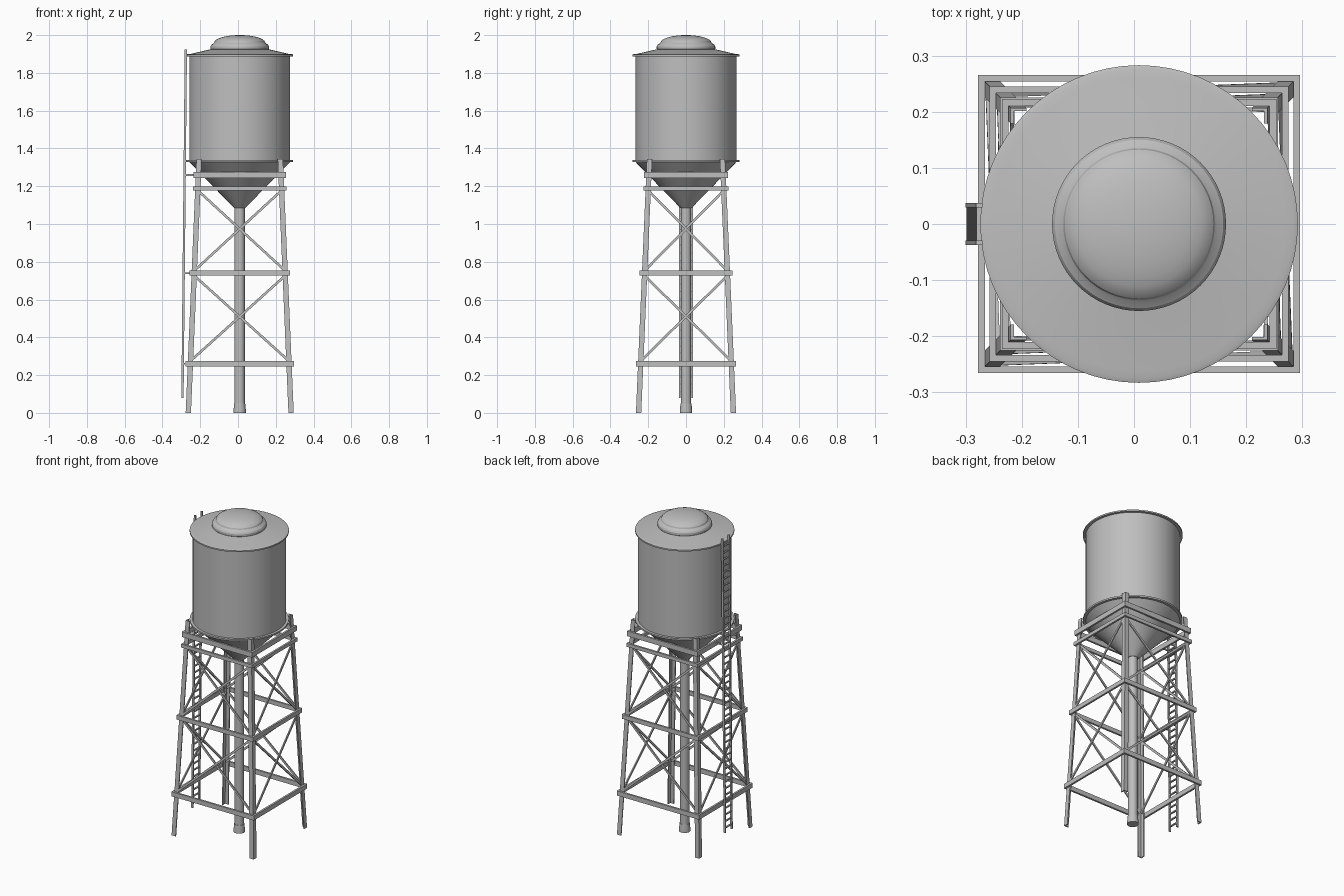
import bpy, bmesh, math
from mathutils import Vector

cube = bpy.data.objects.get("Cube")
if cube:
    bpy.data.objects.remove(cube)

GREY = (0.52, 0.52, 0.52, 1)
steel = bpy.data.materials.new("grey_steel")
steel.use_nodes = True
steel.diffuse_color = GREY
steel.node_tree.nodes["Principled BSDF"].inputs["Base Color"].default_value = GREY

CX = 0.009                    # tower axis in x
UP = Vector((0, 0, 1))


def finish(bm, name, smooth=False):
    bmesh.ops.remove_doubles(bm, verts=bm.verts, dist=1e-5) if smooth else None
    bmesh.ops.recalc_face_normals(bm, faces=bm.faces)
    me = bpy.data.meshes.new(name)
    bm.to_mesh(me)
    bm.free()
    me.materials.append(steel)
    ob = bpy.data.objects.new(name, me)
    bpy.context.collection.objects.link(ob)
    if smooth:
        bpy.ops.object.select_all(action='DESELECT')
        ob.select_set(True)
        bpy.context.view_layer.objects.active = ob
        bpy.ops.object.shade_smooth_by_angle(angle=math.radians(25))
    return ob


def lathe(name, profile, steps=64):
    bm = bmesh.new()
    vs = [bm.verts.new((CX + r, 0, z)) for r, z in profile]
    es = [bm.edges.new(p) for p in zip(vs, vs[1:])]
    bmesh.ops.spin(bm, geom=vs + es, cent=(CX, 0, 0), axis=UP,
                   angle=math.tau, steps=steps)
    return finish(bm, name, True)


def sweep(bm, section, a, b, u, v):
    """Extrude a flat section, laid out along u and v, from a to b."""
    ends = [[bm.verts.new(p + u * s + v * t) for s, t in section] for p in (a, b)]
    n = len(section)
    for i in range(n):
        j = (i + 1) % n
        bm.faces.new((ends[0][i], ends[0][j], ends[1][j], ends[1][i]))
    bm.faces.new(ends[0][::-1])
    bm.faces.new(ends[1])


def rect(w, h):
    return [(-w / 2, -h / 2), (w / 2, -h / 2), (w / 2, h / 2), (-w / 2, h / 2)]


# Tank with rims, shallow roof and hopper bottom
lathe("tank", [(0, 1.085), (0.03, 1.085), (0.267, 1.328), (0.283, 1.328),
               (0.283, 1.338), (0.267, 1.338), (0.267, 1.888), (0.283, 1.888),
               (0.283, 1.897), (0.275, 1.9), (0.262, 1.9), (0.15, 1.926), (0, 1.93)])

# Roof hatch: collar and domed lid
dome = [(0.135 * math.cos(a), 1.96 + 0.04 * math.sin(a))
        for a in (math.pi / 2 * i / 8 for i in range(9))]
lathe("roof_hatch", [(0.15, 1.92), (0.155, 1.926), (0.155, 1.94), (0.15, 1.949),
                     (0.138, 1.957)] + dome[:-1] + [(0, 2.0)])

# Central pipe with flared foot
lathe("centre_pipe", [(0, 0), (0.033, 0), (0.033, 0.012), (0.029, 0.05),
                      (0.027, 0.05), (0.027, 1.09), (0, 1.09)], 24)

# Tower frame
CORNERS = [(1, 1), (-1, 1), (-1, -1), (1, -1)]
TOP = 1.345


def corner(k, z, out=0.0):
    sx, sy = CORNERS[k % 4]
    f = z / TOP
    return Vector((CX + sx * (0.286 - 0.057 * f + out),
                   sy * (0.265 - 0.058 * f + out), z))


def outward(k):
    mid = Vector(CORNERS[k]) + Vector(CORNERS[(k + 1) % 4])
    return Vector((mid.x, mid.y, 0)).normalized()


W, T = 0.028, 0.006
ANGLE = [(0, 0), (W, 0), (W, T), (T, T), (T, W), (0, W)]
bm = bmesh.new()
for k, (sx, sy) in enumerate(CORNERS):
    sweep(bm, ANGLE, corner(k, 0), corner(k, TOP),
          Vector((-sx, 0, 0)), Vector((0, -sy, 0)))
finish(bm, "legs")

bm = bmesh.new()
for z, h in ((0.26, 0.029), (0.74, 0.027), (1.188, 0.022), (1.259, 0.032)):
    for k in range(4):
        n = outward(k)
        shift = n * -0.006
        sweep(bm, rect(0.012, h), corner(k, z, 0.012) + shift,
              corner(k + 1, z, 0.012) + shift, n, UP)
finish(bm, "cross_beams")

bm = bmesh.new()
for z0, z1 in ((0.275, 0.727), (0.753, 1.178)):
    for k in range(4):
        n = outward(k)
        for i, j, depth in ((k, k + 1, 0.004), (k + 1, k, 0.011)):
            a, b = corner(i, z0, -0.014), corner(j, z1, -0.014)
            a, b = a + n * (0.014 - depth), b + n * (0.014 - depth)
            side = (b - a).normalized().cross(n).normalized()
            sweep(bm, rect(0.007, 0.013), a, b, n, side)
finish(bm, "diagonal_braces")

# Ladder: rails, rungs and brackets
LOW, HIGH = 0.08, 1.925
X, Y = Vector((1, 0, 0)), Vector((0, 1, 0))


def ladder_point(z, y):
    return Vector((-0.294 + 0.018 * (z - LOW) / (HIGH - LOW), y, z))


bm = bmesh.new()
for y in (-0.033, 0.033):
    sweep(bm, rect(0.012, 0.008), ladder_point(LOW, y), ladder_point(HIGH, y), X, Y)
finish(bm, "ladder_rails")

bm = bmesh.new()
z = LOW + 0.03
while z < HIGH - 0.02:
    sweep(bm, rect(0.009, 0.007), ladder_point(z, -0.033), ladder_point(z, 0.033), X, UP)
    z += 0.041
finish(bm, "ladder_rungs")

bm = bmesh.new()
for z, reach in ((0.26, 0.012), (0.74, 0.03), (1.259, 0.055), (1.333, 0.03), (1.89, 0.03)):
    for y in (-0.033, 0.033):
        a = ladder_point(z, y)
        sweep(bm, rect(0.006, 0.009), a, a + X * reach, Y, UP)
finish(bm, "ladder_brackets")
